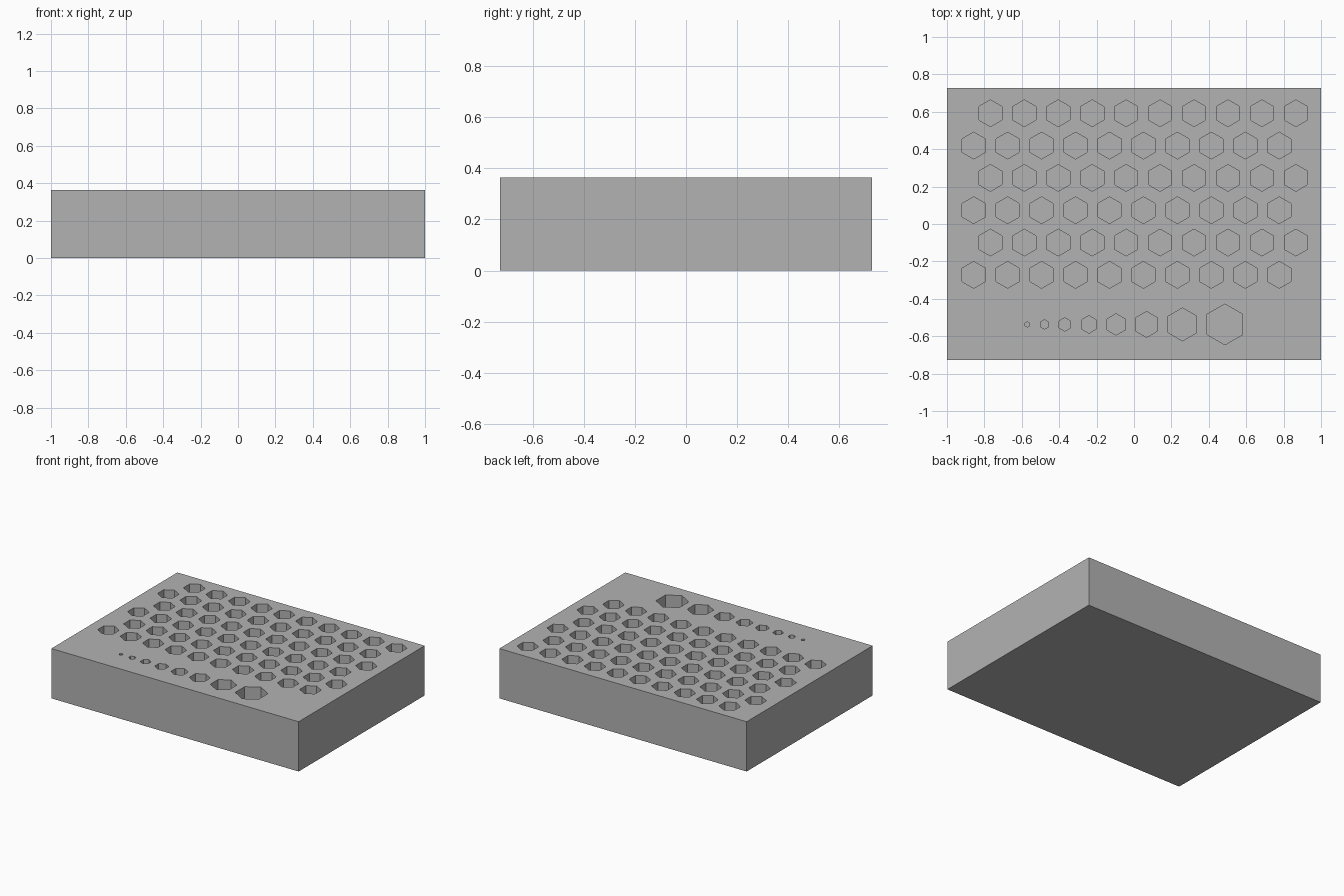
import bpy
import bmesh
from math import radians
from mathutils import Matrix

cube = bpy.data.objects.get("Cube")
if cube:
    bpy.data.objects.remove(cube, do_unlink=True)

WIDTH, DEPTH, HEIGHT = 2.0, 1.455, 0.364
HOLE_DEPTH = 0.27

grey = bpy.data.materials.new("plain grey")
grey.use_nodes = True
colour = (0.45, 0.45, 0.45, 1)
grey.diffuse_color = colour
grey.node_tree.nodes["Principled BSDF"].inputs["Base Color"].default_value = colour


def make_object(name, bm):
    mesh = bpy.data.meshes.new(name)
    bm.to_mesh(mesh)
    bm.free()
    mesh.materials.append(grey)
    obj = bpy.data.objects.new(name, mesh)
    bpy.context.collection.objects.link(obj)
    return obj


def add_hexagon(bm, x, y, radius):
    """Upright hexagonal prism with corners pointing to front and back."""
    length = HOLE_DEPTH * 2
    place = Matrix.Translation((x, y, HEIGHT)) @ Matrix.Rotation(radians(30), 4, "Z")
    # A cone with equal ends starts with a corner on the y axis
    ring = bmesh.ops.create_cone(bm, cap_ends=True, segments=6, radius1=radius,
                                 radius2=radius, depth=length)["verts"]
    if max(v.co.y for v in ring) > radius * 0.95:
        place = Matrix.Translation((x, y, HEIGHT))
    bmesh.ops.transform(bm, matrix=place, verts=ring)


# Solid block
bm = bmesh.new()
bmesh.ops.create_cube(bm, size=1)
bmesh.ops.scale(bm, vec=(WIDTH, DEPTH, HEIGHT), verts=bm.verts)
bmesh.ops.translate(bm, vec=(0, 0, HEIGHT / 2), verts=bm.verts)
block = make_object("holder_block", bm)

# Staggered grid of equal sockets
bm = bmesh.new()
for row in range(6):
    start = -0.768 if row % 2 == 0 else -0.857
    for column in range(10):
        add_hexagon(bm, start + column * 0.1815, 0.592 - row * 0.1728, 0.0715)

# Front row of sockets growing in size
sizes = [(-0.57, 0.014), (-0.479, 0.025), (-0.37, 0.036), (-0.241, 0.047),
         (-0.096, 0.057), (0.067, 0.069), (0.259, 0.088), (0.486, 0.109)]
for x, radius in sizes:
    add_hexagon(bm, x, -0.537, radius)
cutter = make_object("socket_cutter", bm)
cutter.hide_render = True

# Cut the sockets, then drop the cutter
cut = block.modifiers.new("sockets", "BOOLEAN")
cut.operation = "DIFFERENCE"
cut.solver = "EXACT"
cut.object = cutter
bpy.context.view_layer.objects.active = block
block.select_set(True)
bpy.ops.object.modifier_apply(modifier=cut.name)
bpy.data.objects.remove(cutter, do_unlink=True)
